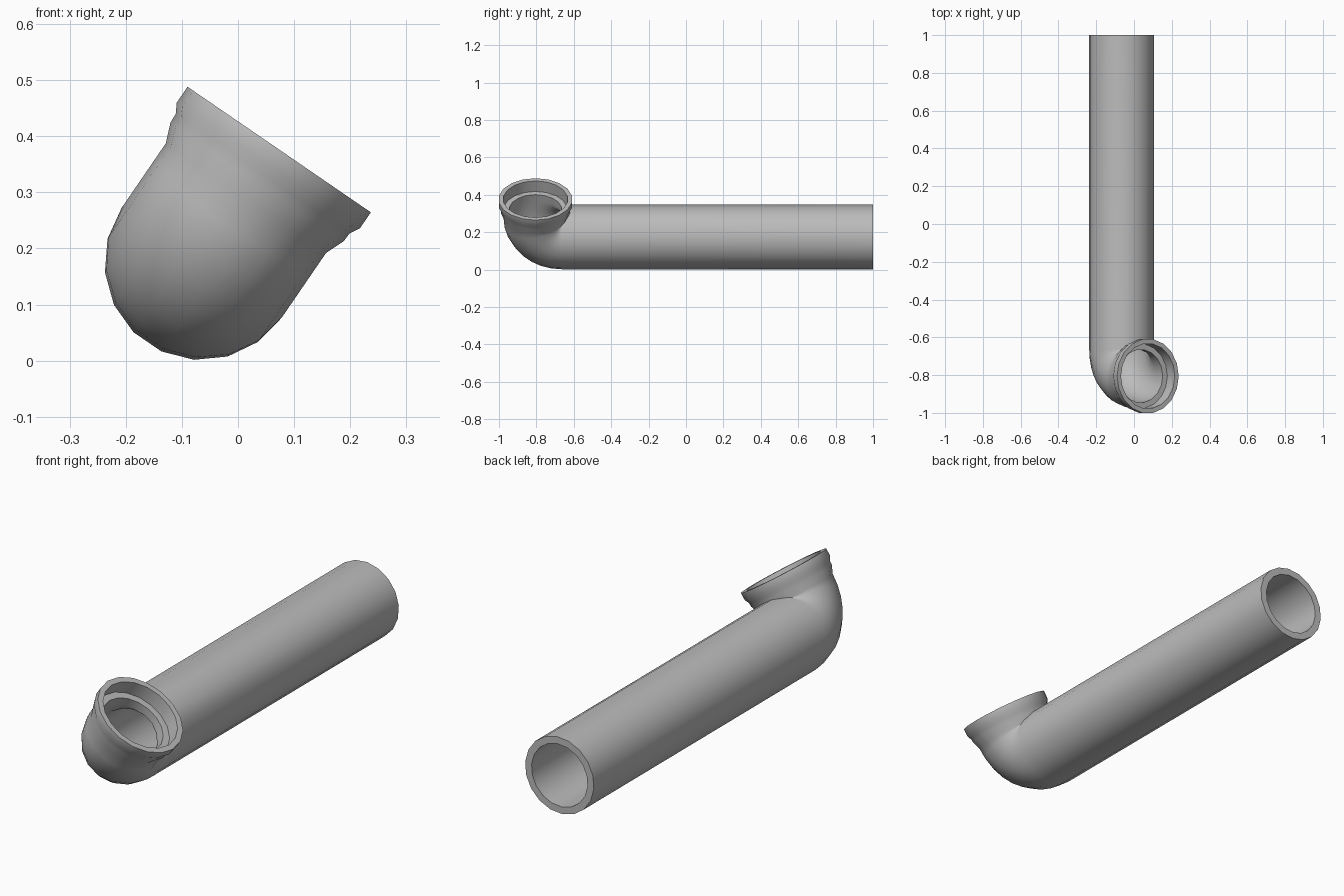
import bpy
import bmesh
from math import sin, cos, pi
from mathutils import Vector

cube = bpy.data.objects.get("Cube")
if cube:
    bpy.data.objects.remove(cube, do_unlink=True)

SIDES = 18
OUTER, INNER = 0.173, 0.141      # pipe wall radii
BEND, STEPS = 0.14, 8            # elbow radius and segments
MOUTH_Y = -0.805                 # y of the socket axis

centre = Vector((-0.065, 0, 0.174))
along = Vector((0, 1, 0))
up = Vector((0.565, 0, 0.825)).normalized()   # direction the socket faces
side = along.cross(up)

grey = bpy.data.materials.new("pipe_grey")
grey.use_nodes = True
colour = (0.5, 0.5, 0.5, 1)
grey.diffuse_color = colour
grey.node_tree.nodes["Principled BSDF"].inputs["Base Color"].default_value = colour


def station(y, h, angle, radius):
    """Ring of points; angle 0 looks down the long pipe, pi/2 out of the socket."""
    p = centre + along * y + up * h
    n = along * sin(angle) + up * cos(angle)
    return [p + radius * (cos(a) * side + sin(a) * n)
            for a in (2 * pi * k / SIDES for k in range(SIDES))]


def pipe_run(radius):
    """Long straight pipe followed by the elbow."""
    rings = [station(1, 0, 0, radius)]
    for i in range(STEPS + 1):
        a = pi / 2 * i / STEPS
        rings.append(station(MOUTH_Y + BEND * (1 - sin(a)),
                             BEND * (1 - cos(a)), a, radius))
    return rings


def socket(profile):
    return [station(MOUTH_Y, h, pi / 2, r) for h, r in profile]


# Outer wall, flared socket, stepped seat inside, then the bore back to the open end
rings = pipe_run(OUTER)
rings += socket([(0.175, 0.187), (0.193, 0.188), (0.211, 0.198), (0.245, 0.198),
                 (0.245, 0.173), (0.178, 0.171), (0.178, INNER)])
rings += reversed(pipe_run(INNER))

bm = bmesh.new()
loops = [[bm.verts.new(p) for p in ring] for ring in rings]
for i, a in enumerate(loops):
    b = loops[(i + 1) % len(loops)]
    for k in range(SIDES):
        j = (k + 1) % SIDES
        bm.faces.new((a[k], a[j], b[j], b[k]))
if bm.calc_volume(signed=True) < 0:
    bmesh.ops.reverse_faces(bm, faces=bm.faces[:])

mesh = bpy.data.meshes.new("elbow_pipe")
bm.to_mesh(mesh)
bm.free()
mesh.materials.append(grey)
pipe = bpy.data.objects.new("elbow_pipe", mesh)
bpy.context.collection.objects.link(pipe)

# Smooth walls with crisp rims
bpy.ops.object.select_all(action="DESELECT")
pipe.select_set(True)
bpy.context.view_layer.objects.active = pipe
bpy.ops.object.shade_smooth_by_angle(angle=pi / 6)
